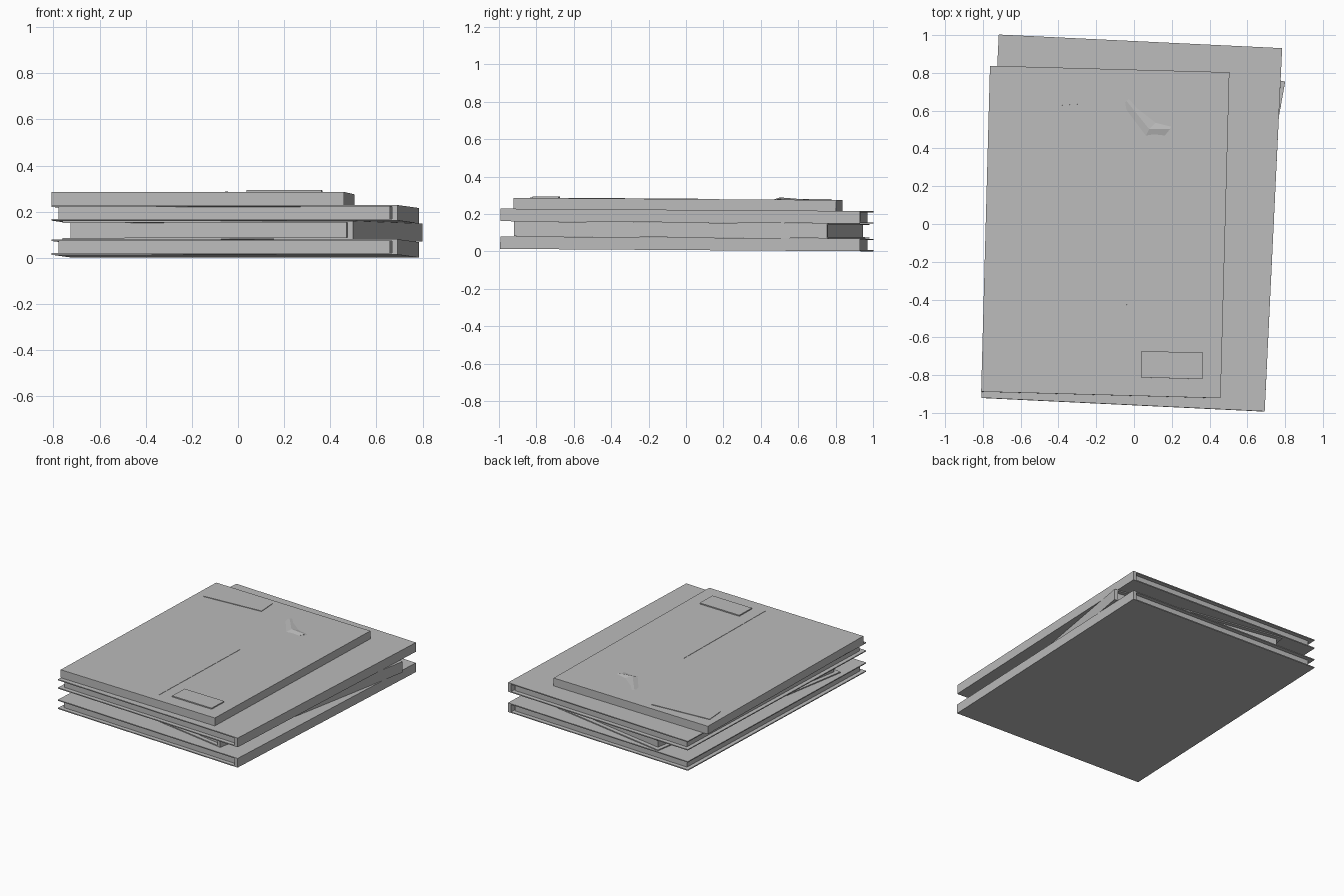
import bpy
import bmesh
from math import radians
from mathutils import Matrix

cube = bpy.data.objects.get("Cube")
if cube:
    bpy.data.objects.remove(cube)

grey = bpy.data.materials.new("plain grey")
grey.use_nodes = True
colour = (0.5, 0.5, 0.5, 1)
grey.diffuse_color = colour
grey.node_tree.nodes["Principled BSDF"].inputs["Base Color"].default_value = colour

# The whole stack leans slightly toward the back
LEAN = Matrix.Rotation(radians(-0.38), 4, 'X')


def placed(x, y, angle):
    return LEAN @ Matrix.Translation((x, y, 0)) @ Matrix.Rotation(radians(angle), 4, 'Z')


def finish(name, bm, frame):
    bmesh.ops.recalc_face_normals(bm, faces=bm.faces)
    mesh = bpy.data.meshes.new(name)
    bm.to_mesh(mesh)
    bm.free()
    mesh.materials.append(grey)
    ob = bpy.data.objects.new(name, mesh)
    ob.matrix_world = frame
    bpy.context.collection.objects.link(ob)
    return ob


def box(name, frame, xs, ys, zs):
    bm = bmesh.new()
    bmesh.ops.create_cube(bm, size=1)
    for v in bm.verts:
        for i, (lo, hi) in enumerate((xs, ys, zs)):
            v.co[i] = lo if v.co[i] < 0 else hi
    return finish(name, bm, frame)


def book(name, frame, width, depth, z0, z1, board=0.007, lip=0.03):
    """Hardcover: C-shaped case with the spine on +x, around an inset page block."""
    w, d = width / 2, depth / 2
    s = w - 0.025
    profile = [(-w, z0), (w, z0), (w, z1), (-w, z1),
               (-w, z1 - board), (s, z1 - board), (s, z0 + board), (-w, z0 + board)]
    bm = bmesh.new()
    face = bm.faces.new([bm.verts.new((x, -d, z)) for x, z in profile])
    ext = bmesh.ops.extrude_face_region(bm, geom=[face])
    moved = [g for g in ext["geom"] if isinstance(g, bmesh.types.BMVert)]
    bmesh.ops.translate(bm, verts=moved, vec=(0, depth, 0))
    finish(name + "_case", bm, frame)
    box(name + "_pages", frame, (lip - w, s - 0.01), (lip - d, d - lip),
        (z0 + board, z1 - board))


# Three stacked books
book("bottom_book", placed(-0.012, 0.004, -2.75), 1.502, 1.925, 0.007, 0.074)
book("middle_book", placed(0.02, 0.03, -10.2), 1.28, 1.70, 0.075, 0.154)
book("upper_book", placed(-0.012, 0.004, -2.75), 1.502, 1.925, 0.155, 0.222)

# Solid slab on top, with two thin labels
TOP = 0.28
slab = placed(-0.152, -0.044, -1.55)
box("top_slab", slab, (-0.634, 0.634), (-0.863, 0.863), (0.222, TOP))
box("front_label", slab, (0.21, 0.535), (-0.765, -0.625), (TOP - 0.004, TOP + 0.008))
box("back_label", placed(-0.485, 0.69, 3.8), (-0.225, 0.225), (-0.07, 0.07),
    (TOP - 0.004, TOP + 0.004))
box("long_crease", slab, (0.118, 0.124), (-0.79, 0.11), (TOP - 0.002, TOP + 0.002))


# Small bent, wedge-sectioned curl lying on the slab
bm = bmesh.new()
sections = [((-0.06, 0.62), (-0.04, 0.65), (0.0, 0.68), 0.001),
            ((0.06, 0.46), (0.08, 0.50), (0.12, 0.54), 0.012),
            ((0.15, 0.45), (0.19, 0.50), (0.20, 0.52), 0.004)]
rings = [[bm.verts.new((*a, TOP - 0.002)), bm.verts.new((*b, TOP + h)),
          bm.verts.new((*c, TOP - 0.002))] for a, b, c, h in sections]
for r, s in zip(rings, rings[1:]):
    for i in range(3):
        j = (i + 1) % 3
        bm.faces.new((r[i], r[j], s[j], s[i]))
bm.faces.new(rings[0])
bm.faces.new(rings[-1])
finish("curl", bm, LEAN)
